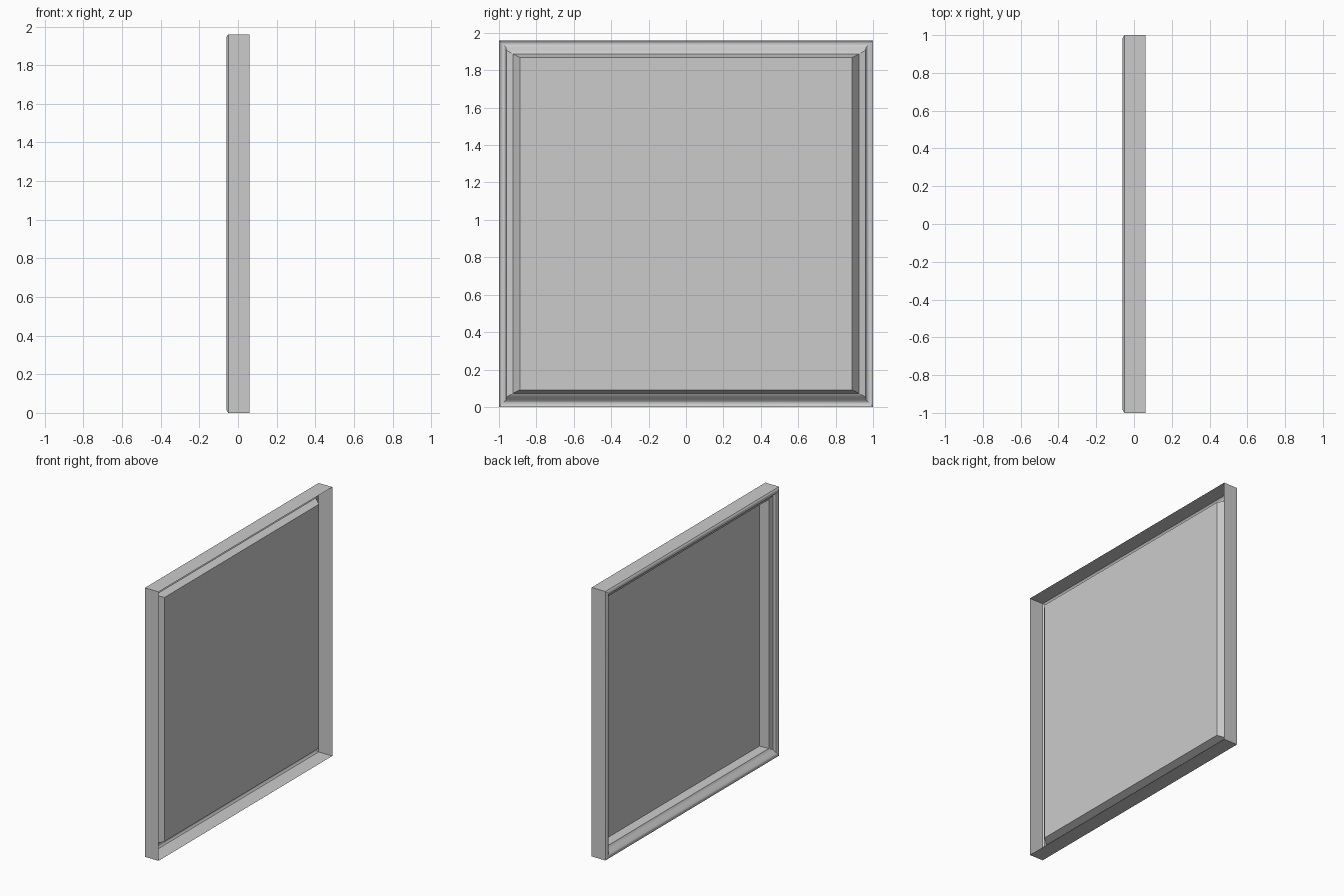
import bpy, bmesh, math

if "Cube" in bpy.data.objects:
    bpy.data.objects.remove(bpy.data.objects["Cube"])

HALF_Y, HEIGHT = 1.0, 1.96


def rect(bm, dy, dz, x):
    """Rectangle of vertices inset from the outer edge, at depth x."""
    y, z0, z1 = HALF_Y - dy, dz, HEIGHT - dz
    return [bm.verts.new((x, a, b)) for a, b in
            ((-y, z0), (y, z0), (y, z1), (-y, z1))]


def finish(bm, name):
    mesh = bpy.data.meshes.new(name)
    bm.to_mesh(mesh)
    bm.free()
    obj = bpy.data.objects.new(name, mesh)
    bpy.context.collection.objects.link(obj)
    return obj


# Moulding profile: (side inset, top/bottom inset, depth), open at the back
profile = [(0, 0, 0.06)]
# rounded front bead
for i in range(9):
    t = i / 8
    w = 0.037 * t
    profile.append((w, w, -0.050 - 0.010 * math.sin(math.pi * t)))
# step, ledge and slope in to the panel
profile += [(0.040, 0.053, -0.030), (0.075, 0.073, -0.020), (0.112, 0.091, 0.030)]

# Hollow mitred frame
bm = bmesh.new()
rings = [rect(bm, *p) for p in profile]
for a, b in zip(rings, rings[1:]):
    for i in range(4):
        j = (i + 1) % 4
        bm.faces.new((a[i], b[i], b[j], a[j]))
# normals point to the front and outside
for f in bm.faces:
    f.normal_update()
if sum(f.normal.x * f.calc_area() for f in bm.faces) > 0:
    bmesh.ops.reverse_faces(bm, faces=bm.faces[:])
frame = finish(bm, "frame_moulding")

# Flat panel set inside the frame
bm = bmesh.new()
bm.faces.new(list(reversed(rect(bm, *profile[-1]))))
finish(bm, "picture_panel")

# Smooth the bead, keep the steps and mitres crisp
bpy.context.view_layer.objects.active = frame
frame.select_set(True)
bpy.ops.object.shade_smooth_by_angle(angle=math.radians(30))
